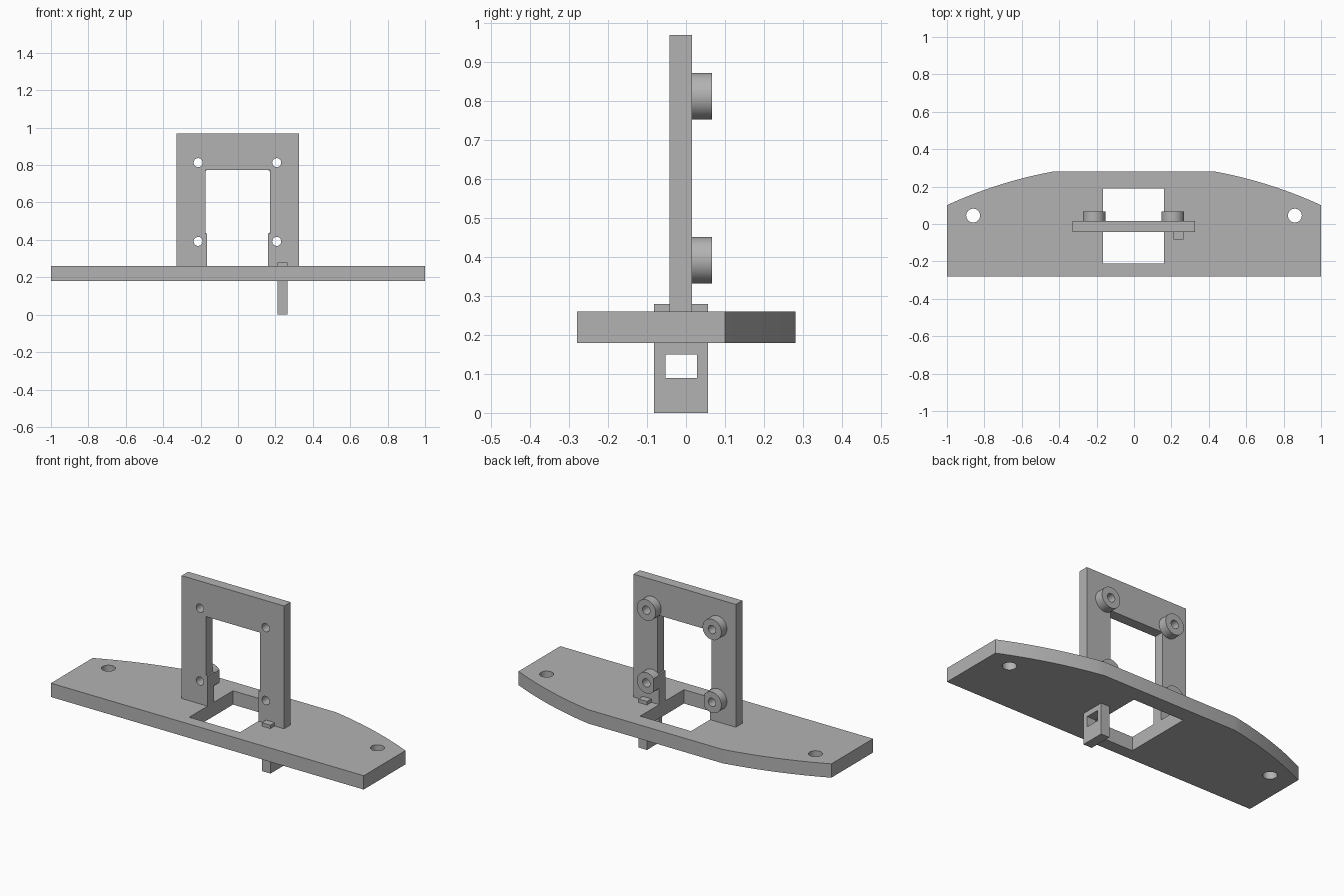
import bpy, bmesh, math
from mathutils import Matrix

if "Cube" in bpy.data.objects:
    bpy.data.objects.remove(bpy.data.objects["Cube"], do_unlink=True)

# Single matt grey
GREY = (0.45, 0.45, 0.45, 1)
grey = bpy.data.materials.new("plain grey")
grey.use_nodes = True
grey.diffuse_color = GREY
grey.node_tree.nodes["Principled BSDF"].inputs["Base Color"].default_value = GREY


def add_object(name, bm):
    bmesh.ops.recalc_face_normals(bm, faces=bm.faces)
    mesh = bpy.data.meshes.new(name)
    bm.to_mesh(mesh)
    bm.free()
    mesh.materials.append(grey)
    obj = bpy.data.objects.new(name, mesh)
    bpy.context.collection.objects.link(obj)
    return obj


def prism(name, points, depth):
    """Extrude a closed outline of 3D points along a vector."""
    bm = bmesh.new()
    face = bm.faces.new([bm.verts.new(p) for p in points])
    ext = bmesh.ops.extrude_face_region(bm, geom=[face])
    verts = [g for g in ext["geom"] if isinstance(g, bmesh.types.BMVert)]
    bmesh.ops.translate(bm, verts=verts, vec=depth)
    return add_object(name, bm)


def box(name, x, y, z):
    outline = [(x[0], y[0], z[0]), (x[1], y[0], z[0]), (x[1], y[1], z[0]), (x[0], y[1], z[0])]
    return prism(name, outline, (0, 0, z[1] - z[0]))


def cylinder(name, centre, radius, depth, axis="Z"):
    bm = bmesh.new()
    turn = Matrix.Rotation(math.pi / 2, 4, "X") if axis == "Y" else Matrix()
    bmesh.ops.create_cone(bm, cap_ends=True, segments=48, radius1=radius, radius2=radius,
                          depth=depth, matrix=Matrix.Translation(centre) @ turn)
    return add_object(name, bm)


def cut(obj, cutters):
    """Subtract each cutter and discard it."""
    bpy.context.view_layer.objects.active = obj
    for cutter in cutters:
        mod = obj.modifiers.new("cut", "BOOLEAN")
        mod.operation = "DIFFERENCE"
        mod.solver = "EXACT"
        mod.object = cutter
        bpy.ops.object.modifier_apply(modifier=mod.name)
        bpy.data.objects.remove(cutter, do_unlink=True)


def smooth(obj):
    bpy.ops.object.select_all(action="DESELECT")
    obj.select_set(True)
    bpy.context.view_layer.objects.active = obj
    bpy.ops.object.shade_smooth_by_angle(angle=math.radians(30))


# Base plate: straight front, arced back corners
BOTTOM, TOP = 0.18, 0.26
ARC_Y, ARC_R = -2.07, 2.39
arc = []
for i in range(13):
    x = 1 - 0.57 * i / 12
    arc.append((x, ARC_Y + math.sqrt(ARC_R ** 2 - x * x), BOTTOM))
outline = [(-1, -0.28, BOTTOM), (1, -0.28, BOTTOM)] + arc
outline += [(-x, y, z) for x, y, z in reversed(arc)]
plate = prism("base_plate", outline, (0, 0, TOP - BOTTOM))
cut(plate, [box("window_cutter", (-0.165, 0.16), (-0.21, 0.19), (0.1, 0.4))]
    + [cylinder("hole_cutter", (s * 0.86, 0.045, 0.22), 0.037, 0.3) for s in (-1, 1)])
smooth(plate)

# Upright arch frame with slightly thicker feet
FRONT, BACK = -0.043, 0.016
profile = [(-0.33, TOP), (-0.33, 0.97), (0.325, 0.97), (0.325, TOP),
           (0.16, TOP), (0.16, 0.435), (0.17, 0.435), (0.17, 0.775),
           (-0.175, 0.775), (-0.175, 0.435), (-0.165, 0.435), (-0.165, TOP)]
frame = prism("upright_frame", [(x, FRONT, z) for x, z in profile], (0, BACK - FRONT, 0))
SCREWS = [(x, z) for x in (-0.213, 0.207) for z in (0.392, 0.813)]
cut(frame, [cylinder("screw_cutter", (x, 0, z), 0.024, 0.3, "Y") for x, z in SCREWS])
smooth(frame)

# Round standoffs behind the frame; the lower pair is trimmed flush with the opening
for x, z in SCREWS:
    side = "left" if x > 0 else "right"
    level = "lower" if z < 0.6 else "upper"
    boss = cylinder(f"{level}_{side}_standoff", (x, 0.0415, z), 0.06, 0.051, "Y")
    cutters = [cylinder("bore_cutter", (x, 0, z), 0.024, 0.4, "Y")]
    if level == "lower":
        cutters.append(box("trim_cutter", (-0.165, 0.16), (-0.3, 0.3), (0.3, 0.5)))
    cut(boss, cutters)
    smooth(boss)

# Tab passing through the plate, with a square eye below
tab = box("slotted_tab", (0.21, 0.265), (-0.082, 0.057), (0, 0.28))
cut(tab, [box("eye_cutter", (0.1, 0.4), (-0.053, 0.028), (0.09, 0.15))])
